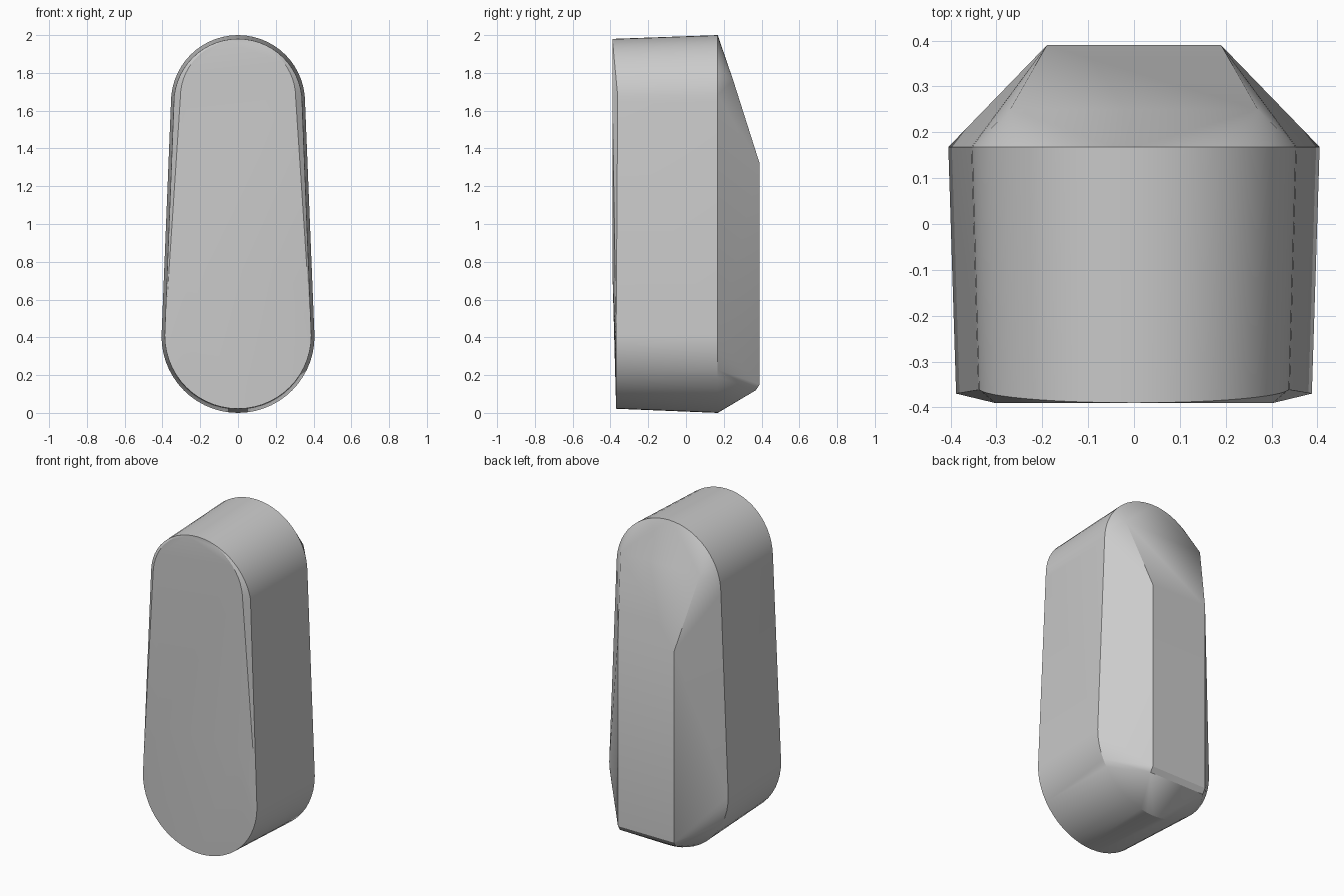
import bpy, bmesh
from math import sin, cos, pi, radians

if "Cube" in bpy.data.objects:
    bpy.data.objects.remove(bpy.data.objects["Cube"], do_unlink=True)

STEPS = 28


def arc(radius, centre_z, depth, top=True):
    """Half circle in the x-z plane; depth gives y from the height on the arc."""
    sign = 1 if top else -1
    points = []
    for i in range(STEPS + 1):
        a = pi * i / STEPS
        points.append((radius * cos(a), depth(sin(a)), centre_z + sign * radius * sin(a)))
    return points


def pair(x, y, z):
    return [(x, y, z), (-x, y, z)]


# Widest outline, where the body meets the sloping back
points = arc(0.355, 1.645, lambda s: 0.168)
points += arc(0.405, 0.405, lambda s: 0.168, top=False)

# Front rim, leaning forward at the crown
points += arc(0.34, 1.64, lambda s: -0.358 - 0.032 * s)
points += arc(0.388, 0.41, lambda s: -0.37, top=False)

# Raised front panel: rounded top and its lower crease
points += arc(0.305, 1.67, lambda s: -0.39)
points += pair(0.26, -0.39, 0.76)

# Flat back plate with its shoulders and bevelled lower edge
points += pair(0.19, 0.39, 1.32)
points += pair(0.27, 0.25, 1.76)
points += pair(0.19, 0.39, 0.15)
points += pair(0.19, 0.37, 0.12)

# Faceted skin around all the outlines
bm = bmesh.new()
for p in points:
    bm.verts.new(p)
bmesh.ops.remove_doubles(bm, verts=bm.verts[:], dist=0.0005)
bmesh.ops.convex_hull(bm, input=bm.verts[:])
loose = [v for v in bm.verts if not v.link_faces]
bmesh.ops.delete(bm, geom=loose, context="VERTS")
bmesh.ops.dissolve_limit(bm, angle_limit=radians(0.3), verts=bm.verts[:], edges=bm.edges[:])
bmesh.ops.recalc_face_normals(bm, faces=bm.faces[:])
mesh = bpy.data.meshes.new("rounded_body")
bm.to_mesh(mesh)
bm.free()
body = bpy.data.objects.new("rounded_body", mesh)
bpy.context.collection.objects.link(body)

# Plain grey finish
grey = bpy.data.materials.new("light_grey")
grey.use_nodes = True
colour = (0.6, 0.6, 0.6, 1)
grey.diffuse_color = colour
grey.node_tree.nodes["Principled BSDF"].inputs["Base Color"].default_value = colour
mesh.materials.append(grey)

# Smooth curves, crisp outlines
bpy.ops.object.select_all(action="DESELECT")
body.select_set(True)
bpy.context.view_layer.objects.active = body
bpy.ops.object.shade_smooth_by_angle(angle=radians(25))
